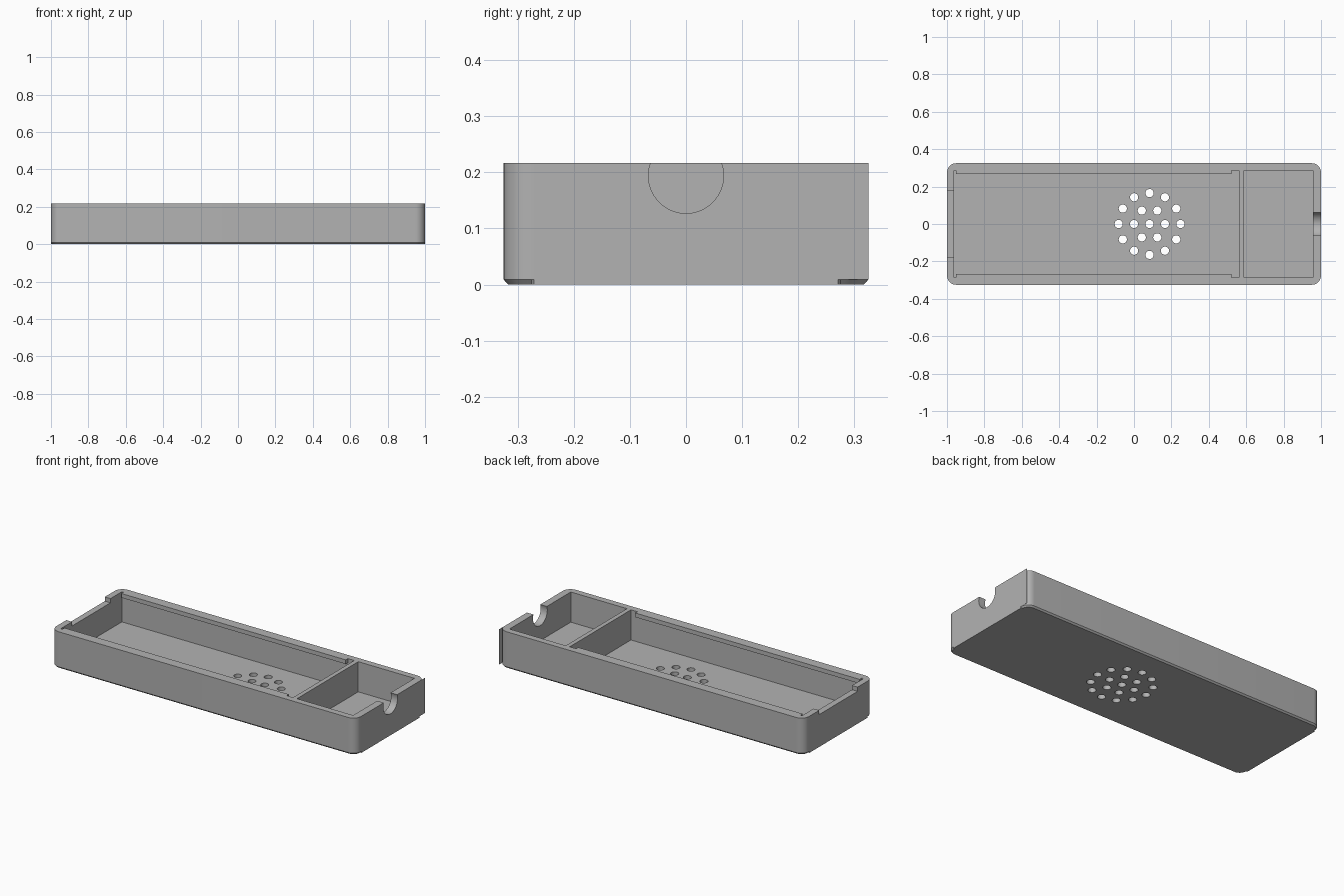
import bpy, bmesh, math
from mathutils import Matrix

cube = bpy.data.objects.get("Cube")
if cube:
    bpy.data.objects.remove(cube, do_unlink=True)

L, W, H = 1.0, 0.325, 0.217       # half length, half width, height
R, CH = 0.05, 0.008               # corner radius, bottom chamfer
FLOOR = 0.038
CAV = 0.287                       # half width of the compartments

grey = bpy.data.materials.new("grey_plastic")
grey.use_nodes = True
colour = (0.45, 0.45, 0.45, 1)
grey.diffuse_color = colour
grey.node_tree.nodes["Principled BSDF"].inputs["Base Color"].default_value = colour


def finish(name, bm):
    bmesh.ops.recalc_face_normals(bm, faces=bm.faces)
    me = bpy.data.meshes.new(name)
    bm.to_mesh(me)
    bm.free()
    me.materials.append(grey)
    ob = bpy.data.objects.new(name, me)
    bpy.context.collection.objects.link(ob)
    return ob


def box(name, x0, x1, y0, y1, z0, z1):
    bm = bmesh.new()
    mid = Matrix.Translation(((x0 + x1) / 2, (y0 + y1) / 2, (z0 + z1) / 2))
    bmesh.ops.create_cube(bm, size=1, matrix=mid @ Matrix.Diagonal((x1 - x0, y1 - y0, z1 - z0, 1)))
    return finish(name, bm)


def cylinder(name, centre, r, depth, segments, axis="Z"):
    bm = bmesh.new()
    turn = Matrix.Rotation(math.pi / 2, 4, "Y") if axis == "X" else Matrix()
    bmesh.ops.create_cone(bm, cap_ends=True, segments=segments, radius1=r, radius2=r,
                          depth=depth, matrix=Matrix.Translation(centre) @ turn)
    return finish(name, bm)


def cut(target, cutter):
    cutter.hide_render = True
    mod = target.modifiers.new("cut", "BOOLEAN")
    mod.operation, mod.solver, mod.object = "DIFFERENCE", "EXACT", cutter
    bpy.context.view_layer.objects.active = target
    bpy.ops.object.modifier_apply(modifier=mod.name)
    bpy.data.objects.remove(cutter, do_unlink=True)


def outline(inset):
    """Rounded rectangle; the inset leaves the flat short ends in place."""
    pts = []
    for k, (sx, sy) in enumerate([(1, 1), (-1, 1), (-1, -1), (1, -1)]):
        arc = []
        for i in range(11):
            a = math.pi / 2 * (k + i / 10)
            r = R - inset
            arc.append((sx * (L - R) + r * math.cos(a), sy * (W - R) + r * math.sin(a)))
        end = [(sx * L, sy * (W - R - 0.004))]
        pts += end + arc if k % 2 == 0 else arc + end
    return pts


# Rounded tray body with a chamfered foot
bm = bmesh.new()
rings = [[bm.verts.new((x, y, z)) for x, y in outline(inset)]
         for z, inset in ((0, CH), (0.009, 0), (H, 0))]
n = len(rings[0])
for low, high in zip(rings, rings[1:]):
    for i in range(n):
        j = (i + 1) % n
        bm.faces.new((low[i], low[j], high[j], high[i]))
bm.faces.new(rings[0])
bm.faces.new(rings[-1])
tray = finish("tray_body", bm)

# Two compartments, leaving the dividing wall between them
cut(tray, box("main_cutter", -0.963, 0.562, -CAV, CAV, FLOOR, H + 0.1))
cut(tray, box("small_cutter", 0.588, 0.957, -CAV, CAV, FLOOR, H + 0.1))

# Shallow recess in the right end wall, round cable notch in the left one
cut(tray, box("recess_cutter", -1.1, -0.95, -0.18, 0.18, H - 0.025, H + 0.1))
cut(tray, cylinder("notch_cutter", (1.0, 0, 0.194), 0.067, 0.2, 48, "X"))

# Round grille: centre hole with rings of six and twelve
for count, radius in ((1, 0), (6, 0.083), (12, 0.165)):
    for i in range(count):
        a = math.tau * i / count
        spot = (0.083 + radius * math.cos(a), radius * math.sin(a), 0.02)
        cut(tray, cylinder("hole_cutter", spot, 0.022, 0.1, 24))

# Retaining lips along the long walls
for side, name in ((1, "back_lip"), (-1, "front_lip")):
    y0, y1 = sorted((side * 0.267, side * CAV))
    box(name, -0.952, 0.52, y0, y1, H - 0.025, H)

# Thin flat tab continuing the end face past one rounded corner
box("corner_tab", L - 0.001, L, W - R, W, 0.009, H)

# Smooth the rounded surfaces while keeping edges sharp
bpy.ops.object.select_all(action="DESELECT")
tray.select_set(True)
bpy.context.view_layer.objects.active = tray
bpy.ops.object.shade_smooth_by_angle(angle=math.radians(30))
